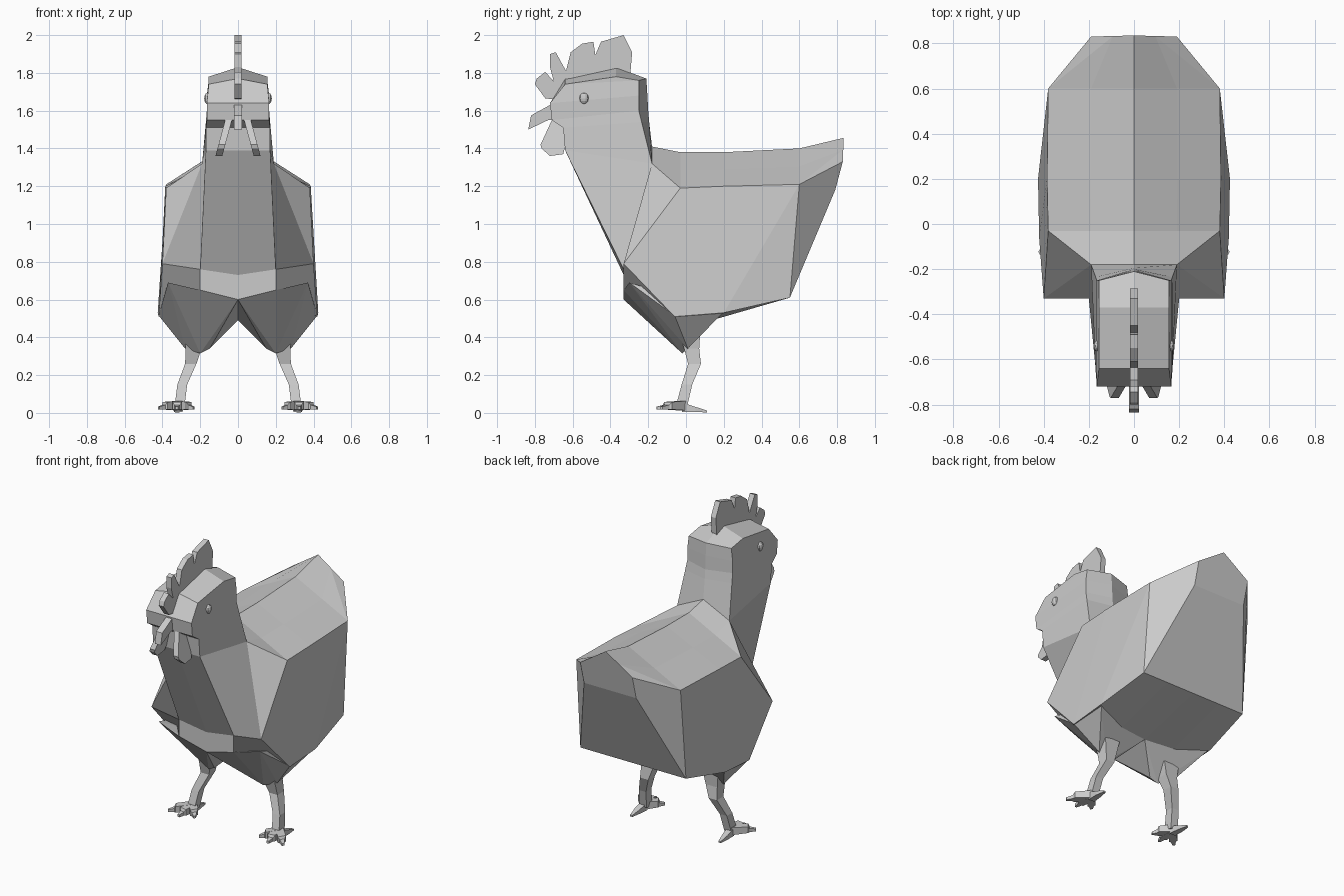
import bpy, bmesh
from mathutils import Vector

if "Cube" in bpy.data.objects:
    bpy.data.objects.remove(bpy.data.objects["Cube"])


def finish(name, bm):
    bmesh.ops.remove_doubles(bm, verts=bm.verts, dist=0.0005)
    bmesh.ops.recalc_face_normals(bm, faces=bm.faces)
    me = bpy.data.meshes.new(name)
    bm.to_mesh(me)
    bm.free()
    ob = bpy.data.objects.new(name, me)
    bpy.context.collection.objects.link(ob)
    return ob


def mirrored(ob):
    mod = ob.modifiers.new("mirror", 'MIRROR')
    mod.use_axis[0] = True
    mod.use_mirror_merge = False
    return ob


def loft(bm, rings, cap_start=True, cap_end=True):
    vs = [[bm.verts.new(p) for p in r] for r in rings]
    n = len(vs[0])
    for a, b in zip(vs, vs[1:]):
        for i in range(n):
            j = (i + 1) % n
            bm.faces.new((a[i], a[j], b[j], b[i]))
    if cap_start:
        bm.faces.new(vs[0])
    if cap_end:
        bm.faces.new(vs[-1])


def full(half):
    """Close a half ring that starts and ends on the centre plane."""
    return half + [(-x, y, z) for x, y, z in half[-2:0:-1]]


def plate(name, outline, thick, lean=0.0, x0=0.0, ztop=0.0):
    """Flat plate from a y-z outline, leaning outward below ztop."""
    bm = bmesh.new()
    loft(bm, [[(x0 + s * thick + lean * (ztop - z), y, z) for y, z in outline]
              for s in (-1, 1)])
    return finish(name, bm)


def limb(bm, stations):
    """Box-section limb: (x, y, z, half width x, half y, half z)."""
    rings = []
    for x, y, z, a, b, c in stations:
        rings.append([(x - a, y - b, z - c), (x + a, y - b, z - c),
                      (x + a, y + b, z + c), (x - a, y + b, z + c)])
    loft(bm, rings)


# head and neck rings: half width, front y, front z, front centre z,
# back corner y, z, back centre y, z
head = [(.155, -.37, 1.78, 1.83, -.37, 1.78, -.37, 1.83),
        (.155, -.64, 1.74, 1.77, -.25, 1.76, -.21, 1.77),
        (.165, -.72, 1.64, 1.64, -.25, 1.68, -.205, 1.69),
        (.165, -.71, 1.55, 1.55, -.25, 1.60, -.20, 1.60),
        (.17, -.65, 1.51, 1.51, -.235, 1.54, -.195, 1.54),
        (.17, -.64, 1.39, 1.39, -.18, 1.32, -.18, 1.41)]
rings = []
for w, yf, zf, zfc, yb, zb, yc, zc in head:
    side = (w + (.02 if zb == 1.32 else 0), yb, zb)
    rings.append(full([(0, yc, zc), side, side, side, (w, yf, zf), (0, yf, zfc)]))

# body rings: spine, shoulder, flank, underside, keel
body = [
    [(0, -.03, 1.38), (.38, -.03, 1.19), (.40, -.33, .79), (.20, -.33, .76), (0, -.33, .73)],
    [(0, .20, 1.38), (.385, .20, 1.20), (.42, -.06, .51), (.20, -.33, .65), (0, -.33, .60)],
    [(0, .60, 1.40), (.38, .60, 1.21), (.425, .20, .53), (.20, .10, .48), (0, .10, .49)],
    [(0, .83, 1.455), (.38, .60, 1.21), (.385, .55, .61), (.20, .55, .61), (0, .55, .61)],
    [(0, .835, 1.455), (.19, .83, 1.33), (.19, .79, 1.18), (.10, .79, 1.18), (0, .79, 1.18)]]
for k, r in enumerate(body):
    mid = (Vector(r[0]) + Vector(r[1])) / 2
    if k == 3:
        mid = Vector((.095, .83, 1.392))
    rings.append(full([r[0], tuple(mid)] + r[1:]))
bm = bmesh.new()
loft(bm, rings, cap_start=False)
finish("body", bm)

# thighs
bm = bmesh.new()
for p in [(0, -.33, .60), (.20, -.33, .65), (.37, -.30, .69), (.42, -.06, .515),
          (.42, .20, .535), (.31, 0, .42), (.28, .01, .34), (.15, -.03, .34),
          (.20, -.02, .315), (.20, .07, .42), (.28, .07, .42), (0, .10, .49)]:
    bm.verts.new(p)
hull = bmesh.ops.convex_hull(bm, input=bm.verts)
bmesh.ops.dissolve_limit(bm, angle_limit=.05, verts=bm.verts, edges=bm.edges)
mirrored(finish("thigh", bm))

# shanks
bm = bmesh.new()
limb(bm, [(.23, .02, .42, .055, .055, 0), (.235, .03, .34, .042, .04, 0),
          (.25, .045, .26, .03, .034, 0), (.295, .005, .15, .026, .028, 0),
          (.31, -.025, .03, .026, .03, 0)])
mirrored(finish("leg", bm))

# toes: three forward, one back
bm = bmesh.new()
for tx, ty in [(.42, -.13), (.325, -.155), (.235, -.115)]:
    dx, dy = tx - .315, ty + .02
    for_x, for_y = (.024, .004) if abs(dx) < .05 else (.014, .022 if dx > 0 else -.022)
    rows = []
    for t, s, h, z in [(0, 1, .025, .038), (.68, 1, .02, .038), (.74, .6, .012, .03), (1, .3, .008, .025)]:
        x, y = .315 + dx * t, -.02 + dy * t
        a, b = for_x * s, for_y * s
        rows.append([(x - a, y - b, z - h), (x + a, y + b, z - h),
                     (x + a, y + b, z + h), (x - a, y - b, z + h)])
    loft(bm, rows)
limb(bm, [(.315, -.02, .03, .022, 0, .025), (.32, .05, .018, .018, 0, .014),
          (.322, .11, .008, .008, 0, .005)])
mirrored(finish("foot", bm))

# comb
plate("comb", [(-.70, 1.66), (-.745, 1.665), (-.80, 1.74), (-.79, 1.77), (-.745, 1.805),
               (-.70, 1.755), (-.72, 1.83), (-.72, 1.90), (-.69, 1.91), (-.635, 1.81),
               (-.61, 1.91), (-.55, 1.955), (-.49, 1.965), (-.48, 1.895), (-.45, 1.965),
               (-.33, 2.0), (-.285, 1.91), (-.295, 1.79), (-.45, 1.76), (-.62, 1.73)], .018)

# beak
plate("beak", [(-.69, 1.64), (-.72, 1.63), (-.82, 1.575), (-.835, 1.50),
               (-.73, 1.55), (-.69, 1.55)], .022)

# wattles
mirrored(plate("wattle", [(-.71, 1.55), (-.77, 1.42), (-.765, 1.40), (-.72, 1.36),
                          (-.65, 1.37), (-.63, 1.45), (-.66, 1.54)],
               .018, lean=.27, x0=.05, ztop=1.55))

# eyes
bm = bmesh.new()
bmesh.ops.create_uvsphere(bm, u_segments=10, v_segments=6, radius=1)
for v in bm.verts:
    v.co = Vector((.162 + v.co.x * .018, -.54 + v.co.y * .025, 1.665 + v.co.z * .03))
mirrored(finish("eye", bm))
